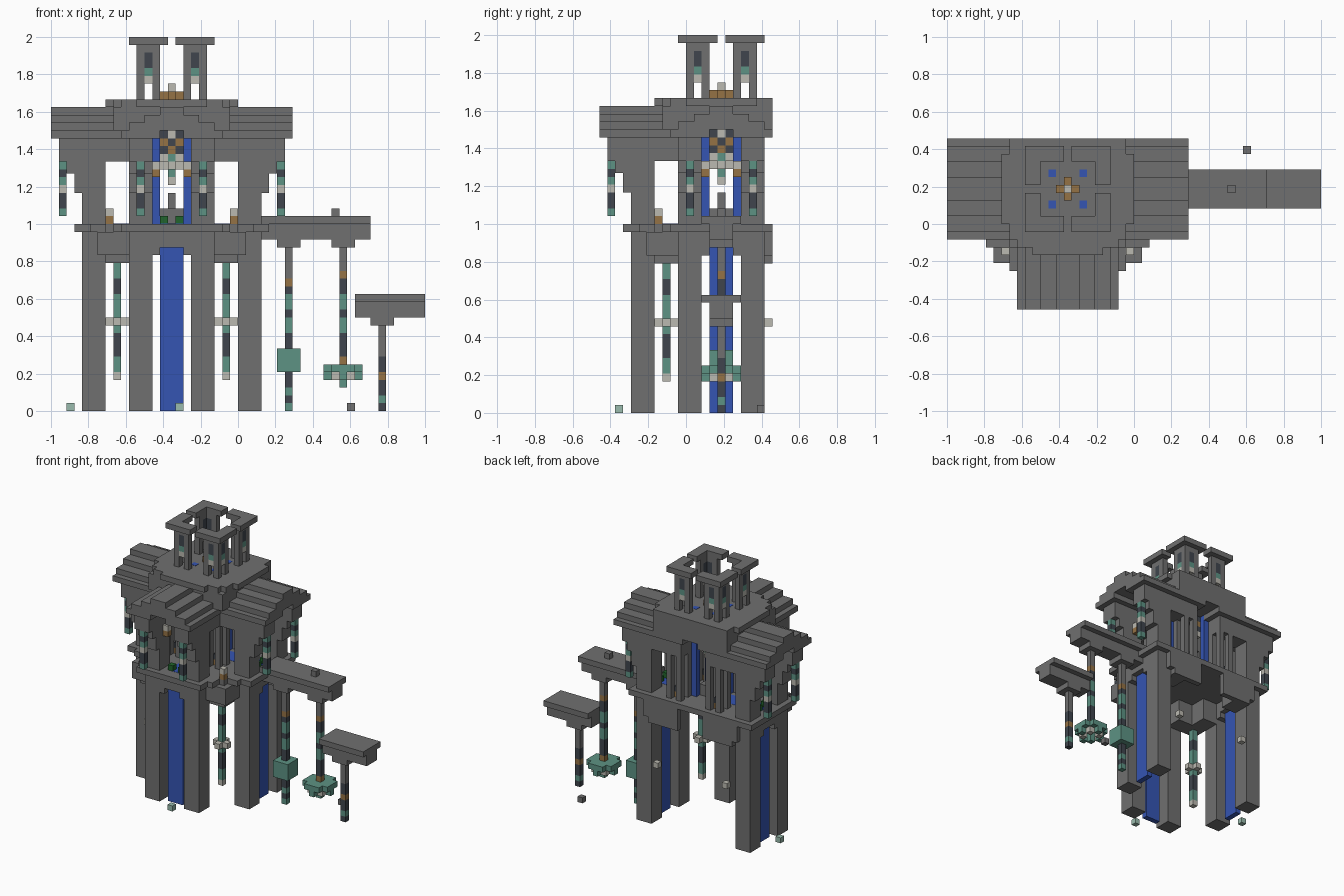
import bpy, bmesh
from mathutils import Matrix, Vector

cube = bpy.data.objects.get("Cube")
if cube:
    bpy.data.objects.remove(cube, do_unlink=True)

UNIT = 1 / 24          # one block
BACK = 6               # the tower is cut flat behind this row


def material(name, *rgb):
    m = bpy.data.materials.new(name)
    m.use_nodes = True
    m.diffuse_color = (*rgb, 1)
    bsdf = m.node_tree.nodes["Principled BSDF"]
    bsdf.inputs["Base Color"].default_value = (*rgb, 1)
    bsdf.inputs["Roughness"].default_value = 0.9
    return m


MATS = {
    "stone": material("grey stone", .16, .16, .16),
    "water": material("blue water", .035, .09, .45),
    "teal": material("teal copper", .11, .29, .23),
    "dark": material("dark slate", .05, .06, .075),
    "light": material("pale stone", .5, .49, .44),
    "wood": material("brown wood", .3, .17, .06),
    "leaf": material("green leaf", .015, .13, .025),
    "pale": material("pale teal", .32, .5, .42),
}
CODES = {"s": "stone", "t": "teal", "d": "dark", "l": "light", "w": "wood"}
KEYS = list(MATS)
parts = {}


def box(part, mat, xs, ys, zs):
    """Add a box: inclusive block ranges in x and y, bottom and top in z."""
    (x0, x1), (y0, y1) = sorted(xs), sorted(ys)
    y1 = min(y1, BACK)
    if y0 > y1:
        return
    bm = parts.setdefault(part, bmesh.new())
    size = Vector((x1 - x0 + 1, y1 - y0 + 1, zs[1] - zs[0]))
    mid = Vector(((x0 + x1) / 2 - 8.5, (y0 + y1) / 2 + 4.5, sum(zs) / 2))
    mat4 = Matrix.Translation(mid * UNIT) @ Matrix.Diagonal((*(size * UNIT), 1))
    verts = bmesh.ops.create_cube(bm, size=1, matrix=mat4)["verts"]
    for f in {f for v in verts for f in v.link_faces}:
        f.material_index = KEYS.index(mat)


def plate(part, mat, hx, hy, zs):
    box(part, mat, (-hx, hx), (-hy, hy), zs)


def cell(part, mat, x, y, z, top=None):
    box(part, mat, (x, x), (y, y), (z, top or z + 1))


def arms(part, mat, out, side, zs, mirror=True):
    """Repeat a box on the front, left and right arms of the cross."""
    for s in ((1, -1) if mirror else (1,)):
        across = (side[0] * s, side[1] * s)
        box(part, mat, across, (-out[0], -out[1]), zs)
        for d in (1, -1):
            box(part, mat, (out[0] * d, out[1] * d), across, zs)


def column(part, x, y, z, codes):
    """Stack single blocks upwards, one colour letter each."""
    for i, c in enumerate(codes):
        cell(part, CODES[c], x, y, z + i)


def corners(a, b):
    return [(a * i, b * j) for i in (1, -1) for j in (1, -1)]


# Lower pillars, waterfalls and beams
arms("lower_pillars", "stone", (9, 11), (3, 5), (0, 23))
arms("waterfalls", "water", (10, 10), (-1, 1), (0, 21), False)
arms("lower_beams", "stone", (9, 11), (-5, 5), (21, 23), False)
arms("lower_beams", "stone", (9, 11), (2, 2), (20, 21))
for sx in (1, -1):
    for sy in (1, -1):
        box("corner_beams", "stone", (6 * sx, 9 * sx), (6 * sy, 9 * sy), (20, 23))
        box("corner_beams", "stone", (6 * sx, 8 * sx), (6 * sy, 8 * sy), (19, 20))
        box("corner_beams", "stone", (6 * sx, 9 * sx), (3 * sy, 5 * sy), (19, 23))
        box("corner_beams", "stone", (3 * sx, 5 * sx), (6 * sy, 9 * sy), (19, 23))

# Platform with stepped corners and water channels
for hx, hy in ((12, 6), (10, 7), (8, 8), (7, 10), (6, 12)):
    plate("platform", "stone", hx, hy, (23, 24))
arms("channels", "water", (2, 10), (-1, 1), (23.5, 24.04), False)
arms("plants", "leaf", (10, 10), (1, 1), (24, 25))
plate("pedestal", "stone", 1, 1, (24, 26))
cell("pedestal", "stone", 0, 0, 26, 28)

# Hanging chains and lanterns at the inner corners
for x, y in corners(7, 7):
    column("corner_chains", x, y, 4, "lttdddtltttddtt")
    for dx, dy in ((1, 0), (-1, 0), (0, 1), (0, -1)):
        cell("chain_crosses", "light", x + dx, y + dy, 11)
for x, y in corners(8, 8):
    column("corner_lanterns", x, y, 24, "wl")

# Upper piers with corbels
arms("upper_piers", "stone", (9, 11), (3, 5), (24, 32))
arms("corbels", "stone", (12, 12), (3, 5), (28, 32))
arms("corbels", "stone", (13, 13), (3, 5), (30.5, 32))
arms("entablature", "stone", (3, 14), (3, 5), (32, 35))
for x, y in corners(4, 4):
    for dx, dy in corners(1, 1):
        cell("inner_posts", "stone", x + dx, y + dy, 24, 32)
    column("inner_lamps", x, y, 24, "wd")
for sx in (4, -4):
    for x, y in ((sx, -14), (14, sx), (-14, sx)):
        column("eave_lanterns", x, y, 25, "tddltdt")
arms("arch_brackets", "wood", (10, 10), (2, 2), (30, 31))
arms("arch_brackets", "light", (10, 10), (2, 2), (31, 32))

# Central water columns and hanging chandelier
for x, y in corners(2, 2):
    cell("water_columns", "water", x, y, 24, 40.04)
column("chandelier", 0, 0, 29, "ltdtwtl")
for x, y in ((1, 0), (-1, 0), (0, 1), (0, -1)):
    column("chandelier", x, y, 31, "ltwdl")
for x, y in corners(1, 1):
    column("chandelier", x, y, 32, "ldwd")

# Stepped barrel roofs over the cross
arms("roof", "stone", (2, 15), (2, 6), (35, 36))
for half, z in ((6, 36), (3, 37), (1, 38)):
    plate("roof", "stone", 15, half - (z == 36), (z, z + 1))
    box("roof", "stone", (half * -1 + (z == 36), half - (z == 36)), (-15, BACK), (z, z + 1))
plate("roof_core", "stone", 7, 7, (36, 39))
for hx, hy in ((8, 4), (7, 6), (6, 7), (4, 8)):
    plate("roof_terrace", "stone", hx, hy, (39, 40))

# Four L-shaped turrets
for sx, sy in corners(1, 1):
    box("turret_caps", "stone", (sx, 5 * sx), (4 * sy, 5 * sy), (47, 48))
    box("turret_caps", "stone", (4 * sx, 5 * sx), (sy, 5 * sy), (47, 48))
    for x, y in ((4, 4), (2, 4), (4, 2)):
        cell("turret_posts", "stone", x * sx, y * sy, 40, 47)
    for x, y in ((3, 4), (4, 3)):
        column("turret_lamps", x * sx, y * sy, 42, "ltdds")

# Terrace ornament
plate("ornament", "wood", 1, 0, (40, 41))
plate("ornament", "wood", 0, 1, (40, 41))
cell("ornament", "light", 0, 0, 41)

# Two bridges, each a slab on a narrower beam
for x0, x1, top, posts in ((12, 25, 25, (15, 22)), (24, 32, 15, (27,))):
    box("bridge_slabs", "stone", (x0, x1), (-2, 2), (top - 1, top))
    box("bridge_beams", "stone", (x0, x1), (-1, 1), (top - 3, top - 1))
    for p in posts:
        box("bridge_corbels", "stone", (p - 1, p + 1), (-1, 1), (top - 4, top - 3))
cell("bridge_block", "stone", 21, 0, 25)

# Chains and lamps below the bridges
column("bridge_chains", 15, 0, 0, "tdtddtttddttdttdwssss")
column("bridge_chains", 22, 0, 3, "tttwdddttdttddwsss")
column("bridge_chains", 27, 0, 0, "dtddwddssss")
box("drum_lamp", "teal", (14, 16), (-1, 1), (5, 8))
for hx, hy in ((2, 1), (1, 2)):
    box("dish_lamp", "teal", (22 - hx, 22 + hx), (-hy, hy), (5, 6))
for x, y in corners(1, 1):
    cell("dish_drops", "light", 22 + x, y, 4)
for x, y in ((2, 0), (-2, 0), (0, 2), (0, -2)):
    cell("dish_drops", "teal", 22 + x, y, 4)

# Loose blocks on the ground
cell("loose_blocks", "pale", 1, -13, 0)
cell("loose_blocks", "pale", -13, -1, 0)
cell("loose_blocks", "stone", 23, 5, 0)

# Turn every part into an object with only the colours it uses
for name, bm in parts.items():
    used = sorted({f.material_index for f in bm.faces})
    for f in bm.faces:
        f.material_index = used.index(f.material_index)
    mesh = bpy.data.meshes.new(name)
    bm.to_mesh(mesh)
    bm.free()
    for i in used:
        mesh.materials.append(MATS[KEYS[i]])
    bpy.context.collection.objects.link(bpy.data.objects.new(name, mesh))
